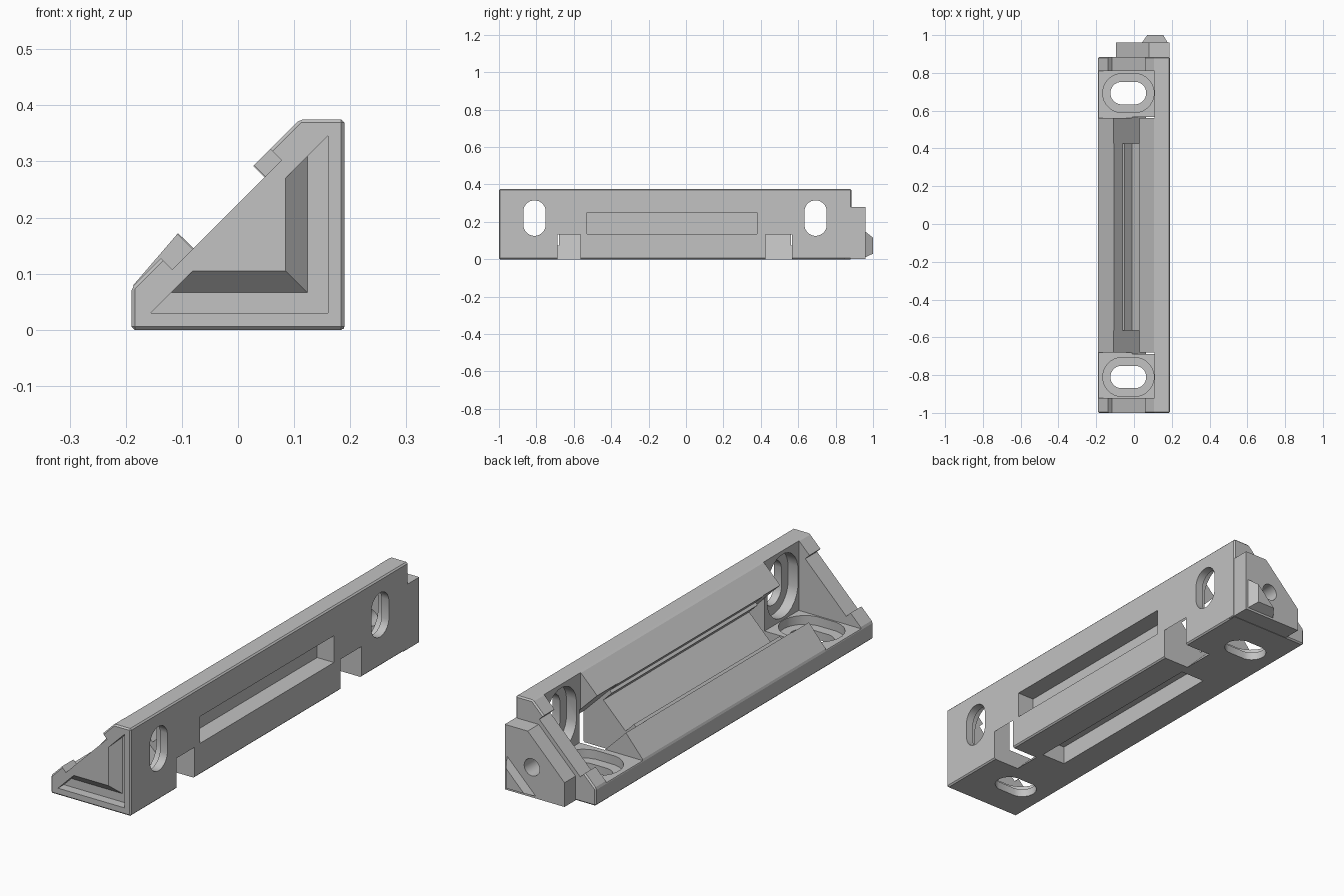
import bpy, bmesh, math
from mathutils import Matrix

if "Cube" in bpy.data.objects:
    bpy.data.objects.remove(bpy.data.objects["Cube"], do_unlink=True)

grey = bpy.data.materials.new("mid_grey")
grey.use_nodes = True
grey.diffuse_color = (0.54, 0.54, 0.54, 1)
grey.node_tree.nodes["Principled BSDF"].inputs["Base Color"].default_value = grey.diffuse_color


def loft(name, near, y0, far, y1, bevel=0):
    """Solid between two (x, z) outlines placed at y0 and y1."""
    bm = bmesh.new()
    a = [bm.verts.new((x, y0, z)) for x, z in near]
    b = [bm.verts.new((x, y1, z)) for x, z in far]
    bm.faces.new(a)
    bm.faces.new(b[::-1])
    for i in range(len(a)):
        j = (i + 1) % len(a)
        bm.faces.new((a[j], a[i], b[i], b[j]))
    bmesh.ops.recalc_face_normals(bm, faces=bm.faces)
    if bevel:
        bmesh.ops.bevel(bm, geom=bm.edges[:], offset=bevel, segments=1, affect='EDGES')
    mesh = bpy.data.meshes.new(name)
    bm.to_mesh(mesh)
    bm.free()
    mesh.materials.append(grey)
    obj = bpy.data.objects.new(name, mesh)
    bpy.context.collection.objects.link(obj)
    return obj


def prism(name, outline, y0, y1, bevel=0):
    return loft(name, outline, y0, outline, y1, bevel)


def rect(x0, x1, z0, z1):
    return [(x0, z0), (x1, z0), (x1, z1), (x0, z1)]


def slanted(u0, u1, w0, w1):
    """Rectangle turned 45 degrees: u runs along the slope, w out of it."""
    return [((u - w) / 2, (u + w) / 2) for u, w in ((u0, w0), (u1, w0), (u1, w1), (u0, w1))]


def mirrored(obj):
    """Swap wall and floor: reflect the mesh in the 45 degree plane through the corner."""
    obj.data.transform(Matrix(((0, 0, -1, .19), (0, 1, 0, 0), (-1, 0, 0, .19), (0, 0, 0, 1))))
    obj.data.flip_normals()
    return obj


def stadium(name, yc, half_y, half_x, z0, z1):
    """Upright slot with rounded ends along x, centred in the floor flange."""
    xc, outline = -.03, []
    for i in range(24):
        t = math.pi * (i + .5) / 12
        shift = math.copysign(half_x - half_y, math.cos(t))
        outline.append((xc + shift + half_y * math.cos(t), half_y * math.sin(t)))
    obj = loft(name, outline, z0, outline, z1)
    obj.data.transform(Matrix(((1, 0, 0, 0), (0, 0, 1, yc), (0, 1, 0, 0), (0, 0, 0, 1))))
    obj.data.flip_normals()
    return obj


def combine(target, tool, operation):
    mod = target.modifiers.new("shape", 'BOOLEAN')
    mod.operation, mod.object, mod.solver = operation, tool, 'EXACT'
    deps = bpy.context.evaluated_depsgraph_get()
    deps.update()
    mesh = bpy.data.meshes.new_from_object(target.evaluated_get(deps))
    target.modifiers.clear()
    target.data = mesh
    bpy.data.objects.remove(tool, do_unlink=True)


def cut(tool):
    combine(body, tool, 'DIFFERENCE')


def add(tool):
    combine(body, tool, 'UNION')


# Triangular bar with the raised lip on its lower side
body = prism("corner_bracket", [(-.19, 0), (.19, 0), (.19, .375), (.11, .375), (-.19, .075)],
             -1, .885, .006)
add(prism("lip", [(-.187, .079), (-.107, .172), (-.07, .135), (-.14, .05)], -.75, .65))

# Sloped channel: open through the corner at both ends, stepped tray in the middle
for y0, y1 in ((-.687, -.565), (.425, .567)):
    cut(prism("passage", slanted(.063, .322, -.7, .7), y0, y1))
cut(prism("tray", slanted(.066, .319, .19, .65), -.62, .5))
cut(prism("tray_floor", slanted(.09, .30, .11, .6), -.6, .47))

# Open bays around the mounting slots
for y0, y1 in ((-.92, -.68), (.562, .81)):
    cut(prism("bay", rect(-.4, .108, .073, .8), y0, y1))

# Mounting slots with wide recesses in floor and wall
for yc in (-.81, .693):
    for half_y, half_x, z0 in ((.104, .136, .035), (.06, .095, -.1)):
        cut(stadium("slot", yc, half_y, half_x, z0, .09))
        cut(mirrored(stadium("slot", yc, half_y, half_x, z0, .09)))

# Shallow dip across the end walls
for y0, y1 in ((-1.1, -.9), (.79, 1)):
    cut(prism("dip", slanted(-.01, .38, .225, .5), y0, y1))

# Long recesses in wall and floor
cut(prism("recess", rect(.11, .3, .135, .25), -.53, .38))
cut(mirrored(prism("recess", rect(.11, .3, .135, .25), -.53, .38)))

# Angled groove in the front end
cut(prism("groove", [(-.155, .03), (.16, .03), (.16, .345)], -1.1, -.96))
add(loft("groove_core", [(-.08, .105), (.085, .105), (.085, .27)], -1,
         [(-.12, .065), (.125, .065), (.125, .31)], -.959))

# Stepped back end with corner plug and round hole
add(prism("end_block", [(-.095, .001), (.189, .001), (.189, .28), (.08, .28), (-.095, .105)],
          .85, .96))
add(loft("plug", [(.035, .006), (.184, .006), (.184, .155)], .95,
         [(.07, .03), (.155, .03), (.155, .115)], 1))
circle = [(.06 + .037 * math.cos(i * math.pi / 12), .13 + .037 * math.sin(i * math.pi / 12))
          for i in range(24)]
cut(prism("hole", circle, .75, 1.1))

# Smooth only the rounded slot walls
bpy.context.view_layer.objects.active = body
body.select_set(True)
bpy.ops.object.shade_smooth_by_angle(angle=math.radians(17))
